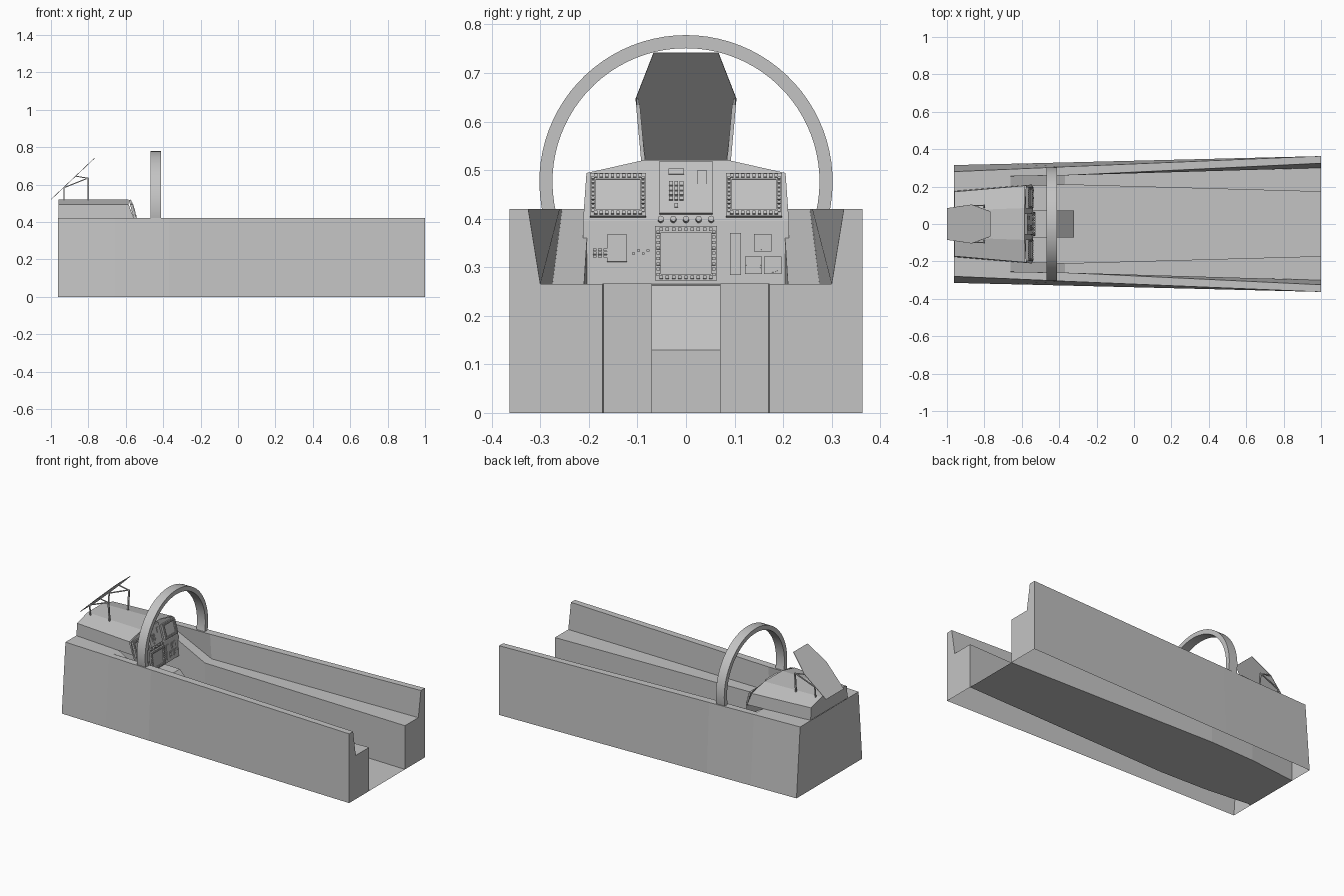
import bpy
import bmesh
import math
from mathutils import Vector, Matrix

cube = bpy.data.objects.get("Cube")
if cube:
    bpy.data.objects.remove(cube, do_unlink=True)

grey = bpy.data.materials.new("primer_grey")
grey.use_nodes = True
GREY = (0.55, 0.55, 0.55, 1)
grey.diffuse_color = GREY
grey.node_tree.nodes["Principled BSDF"].inputs["Base Color"].default_value = GREY


def finish(name, bm, normals=True):
    if normals:
        bmesh.ops.recalc_face_normals(bm, faces=bm.faces)
    mesh = bpy.data.meshes.new(name)
    bm.to_mesh(mesh)
    bm.free()
    mesh.materials.append(grey)
    ob = bpy.data.objects.new(name, mesh)
    bpy.context.collection.objects.link(ob)
    return ob


def loft(bm, sections, closed=False, caps=()):
    """Skin a list of equal-length point rings; cap the listed ones."""
    rings = [[bm.verts.new(p) for p in s] for s in sections]
    n = len(rings[0])
    for a, b in zip(rings, rings[1:]):
        for i in range(n if closed else n - 1):
            j = (i + 1) % n
            bm.faces.new((a[i], a[j], b[j], b[i]))
    for c in caps:
        bm.faces.new(rings[c])
    return rings


def bar(bm, a, b, w):
    """Thin square rod between two points."""
    a, b = Vector(a), Vector(b)
    d = b - a
    m = (Matrix.Translation((a + b) / 2) @ d.to_track_quat('Z', 'Y').to_matrix().to_4x4()
         @ Matrix.Diagonal((w, w, d.length, 1)))
    bmesh.ops.create_cube(bm, size=1, matrix=m)


# Side walls: rim, sloping inner face, console shelf and inner wall
stations = [
    (1.0, [(.172, 0), (.172, .265), (.30, .265), (.325, .42), (.363, .42), (.363, 0)]),
    (-.37, [(.21, 0), (.21, .265), (.275, .265), (.26, .42), (.306, .42), (.329, 0)]),
    (-.66, [(.20, 0), (.20, .42), (.255, .42), (.256, .42), (.293, .42), (.322, 0)]),
    (-.962, [(.17, 0), (.17, .42), (.24, .42), (.241, .42), (.28, .42), (.315, 0)]),
]
for side, label in ((1, "back"), (-1, "front")):
    bm = bmesh.new()
    loft(bm, [[(x, side * y, z) for y, z in prof] for x, prof in stations], caps=(0,))
    finish("side_wall_" + label, bm)

# Floor follows the inner walls
bm = bmesh.new()
loft(bm, [[(x, prof[0][0], 0), (x, -prof[0][0], 0)] for x, prof in stations])
finish("floor", bm)

# Nose bulkhead
bm = bmesh.new()
bm.faces.new([bm.verts.new((-.962, y, z)) for y, z in
              ((.315, 0), (.28, .42), (-.28, .42), (-.315, 0))])
finish("nose_bulkhead", bm)

# Centre pedestal under the panel
bm = bmesh.new()
pedestal = [(-.32, 0), (-.32, .13), (-.44, .262), (-.54, .265), (-.54, 0)]
loft(bm, [[(x, y, z) for x, z in pedestal] for y in (-.071, .071)], closed=True, caps=(0, 1))
finish("pedestal", bm)

# Coaming hood over the instrument panel
def hood(x_top, x_low, k):
    half = [(.21 * k, .42), (.205 * k, .494), (.085 * k, .521)]
    pts = half + [(-y, z) for y, z in reversed(half)]
    return [(x_low if z < .45 else x_top, y, z) for y, z in pts]

bm = bmesh.new()
loft(bm, [hood(-.96, -.96, .84), hood(-.585, -.557, 1)], caps=(0,))
finish("coaming", bm)

# Instrument panel: upper part leans forward, lower part is steeper
TOP, FOLD, LOW = (-.585, .52), (-.55, .395), (-.54, .265)


def panel_x(z):
    a, b = (TOP, FOLD) if z > FOLD[1] else (FOLD, LOW)
    return a[0] + (b[0] - a[0]) * (z - a[1]) / (b[1] - a[1])


bm = bmesh.new()
rows = [[(panel_x(z), y * s, z) for s in (-1, 1)] for y, z in
        ((.212, .265), (.212, .395), (.205, .494), (.085, .521))]
loft(bm, rows)
finish("instrument_panel", bm)


def on_panel(y, z):
    """Frame lying on the panel: local x outward, y sideways, z upward."""
    a, b = (TOP, FOLD) if z > FOLD[1] else (FOLD, LOW)
    lean = math.atan2(a[0] - b[0], a[1] - b[1])
    return Matrix.Translation((panel_x(z), y, z)) @ Matrix.Rotation(lean, 4, 'Y')


def plate(bm, frame, y, z, w, h, t, base=0):
    bmesh.ops.create_cube(bm, size=1, matrix=frame @ Matrix.Translation((base + t / 2, y, z))
                          @ Matrix.Diagonal((t, w, h, 1)))


def display(name, y, z, w, h, depth=.012, rim=.013, count=9):
    """Screen with a raised bezel and buttons around the edge."""
    bm = bmesh.new()
    f = on_panel(y, z)
    plate(bm, f, 0, 0, w, h, depth * .5)
    for s in (-1, 1):
        plate(bm, f, s * (w - rim) / 2, 0, rim, h, depth)
        plate(bm, f, 0, s * (h - rim) / 2, w - 2 * rim, rim, depth)
        for i in range(count):
            u = (i - (count - 1) / 2) / count
            plate(bm, f, u * (w - rim), s * (h - rim) / 2, .007, .007, .005, depth)
            plate(bm, f, s * (w - rim) / 2, u * (h - rim), .007, .006, .005, depth)
    finish(name, bm)


display("display_front", -.14, .447, .116, .092)
display("display_back", .14, .447, .116, .092)
display("display_centre", 0, .328, .128, .112, depth=.01)

# Keypad unit in the upper middle
bm = bmesh.new()
f = on_panel(0, .462)
plate(bm, f, 0, 0, .11, .112, .012)
for row in range(4):
    for col in range(3):
        plate(bm, f, -.031 + col * .011, .007 - row * .0105, .008, .008, .005, .012)
plate(bm, f, -.02, -.04, .008, .008, .005, .012)
plate(bm, f, -.02, .033, .032, .012, .003, .012)
plate(bm, f, .033, .02, .02, .028, .003, .012)
finish("keypad_unit", bm)


def disc(bm, y, z, r, t, base=0):
    m = (on_panel(y, z) @ Matrix.Translation((base + t / 2, 0, 0))
         @ Matrix.Rotation(math.pi / 2, 4, 'Y'))
    bmesh.ops.create_cone(bm, cap_ends=True, segments=16, radius1=r, radius2=r,
                          depth=t, matrix=m)


# Knob row
bm = bmesh.new()
for i in range(5):
    disc(bm, (i - 2) * .026, .397, .006, .012)
finish("knobs", bm)

# Gauges and flat plates on the lower panel
bm = bmesh.new()
for y, z in ((.158, .35), (.139, .304), (.179, .304)):
    plate(bm, on_panel(y, z), 0, 0, .036, .036, .004)
    disc(bm, y, z, .015, .002, .004)
finish("gauges", bm)

bm = bmesh.new()
plate(bm, on_panel(.102, .327), 0, 0, .023, .086, .004)
plate(bm, on_panel(-.142, .339), 0, 0, .042, .056, .004)
finish("switch_plates", bm)

bm = bmesh.new()
for row in range(3):
    for col in range(3):
        plate(bm, on_panel(-.188 + col * .011, .336 - row * .007), 0, 0, .008, .005, .005)
for i in range(4):
    plate(bm, on_panel(-.108 + i * .01, .328 + .006 * (i % 2)), 0, 0, .006, .004, .005)
finish("switches", bm)

# Canopy arch
bm = bmesh.new()
STEPS, HUB, DROP = 48, .476, math.radians(14)
sections = []
for i in range(STEPS + 1):
    a = -DROP + (math.pi + 2 * DROP) * i / STEPS
    sections.append([(x, r * math.cos(a), HUB + r * math.sin(a)) for x, r in
                     ((-.468, .302), (-.412, .302), (-.412, .275), (-.468, .275))])
loft(bm, sections, closed=True, caps=(0, STEPS))
arch = finish("canopy_arch", bm)
bpy.context.view_layer.objects.active = arch
arch.select_set(True)
bpy.ops.object.shade_smooth_by_angle(angle=math.radians(30))
arch.select_set(False)

# Sight glass: thin six-sided plate leaning back
bm = bmesh.new()
half = [(-1.0, .085, .522), (-.868, .104, .647), (-.768, .067, .742)]
outline = half + [(x, -y, z) for x, y, z in reversed(half)]
loft(bm, [outline, [(x + .002, y, z - .002) for x, y, z in outline]], closed=True, caps=(0, 1))
finish("sight_plate", bm)

# Sight supports
bm = bmesh.new()
for s in (-1, 1):
    bar(bm, (-.93, s * .085, .515), (-.93, s * .094, .585), .006)
    bar(bm, (-.80, s * .088, .515), (-.80, s * .099, .635), .008)
    bar(bm, (-.93, s * .094, .583), (-.80, s * .099, .635), .006)
    bar(bm, (-.80, s * .099, .633), (-.868, s * .1, .645), .005)
finish("sight_supports", bm)
